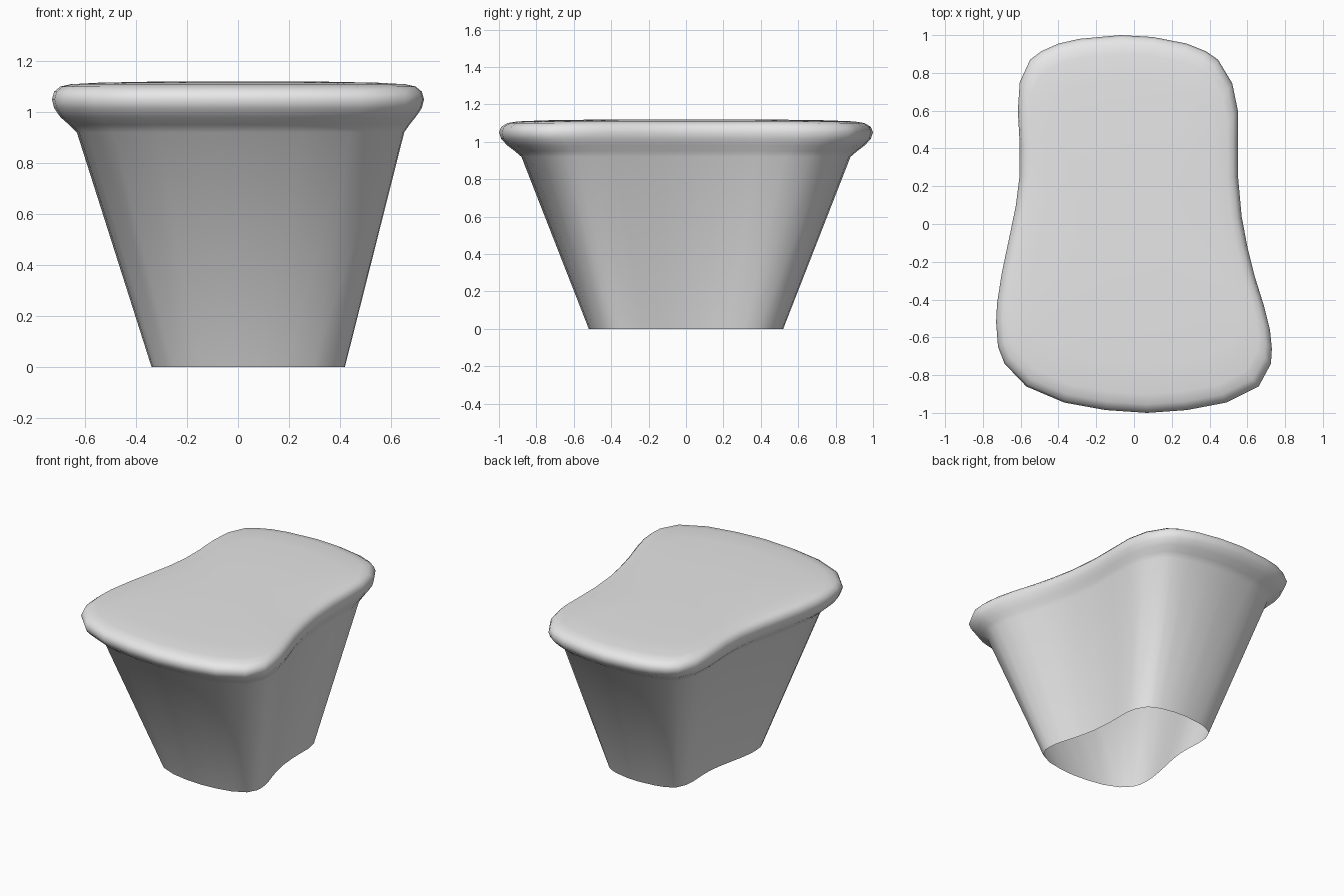
import bpy
import bmesh

if "Cube" in bpy.data.objects:
    bpy.data.objects.remove(bpy.data.objects["Cube"])

# Plan outline of the seat, clockwise from the back
OUTLINE = [
    (-.07, 1.0), (.10, .99), (.28, .955), (.38, .915), (.445, .87), (.52, .745),
    (.55, .60), (.55, .43), (.55, .26), (.57, .04), (.60, -.12), (.64, -.28),
    (.69, -.44), (.72, -.56), (.73, -.66), (.725, -.74), (.66, -.86), (.49, -.945),
    (.28, -.985), (.07, -1.0), (-.15, -.985), (-.37, -.945), (-.57, -.86),
    (-.685, -.74), (-.72, -.65), (-.73, -.52), (-.725, -.42), (-.70, -.26),
    (-.66, -.07), (-.625, .10), (-.605, .26), (-.605, .42), (-.615, .60),
    (-.605, .75), (-.55, .87), (-.49, .915), (-.40, .955), (-.29, .98),
]

# Section from open foot to domed seat: (outline scale, x shift, height)
SECTION = [
    (.52, .04, 0), (.88, .01, .92), (.915, .005, .95), (.955, 0, .98),
    (.988, 0, 1.015), (1.0, 0, 1.05), (.988, 0, 1.08), (.955, 0, 1.10),
    (.90, 0, 1.109), (.75, 0, 1.115), (.4, 0, 1.12),
]

grey = bpy.data.materials.new("grey")
grey.diffuse_color = (.8, .8, .8, 1)
grey.use_nodes = True
grey.node_tree.nodes["Principled BSDF"].inputs["Base Color"].default_value = grey.diffuse_color


def loft(name, section):
    """Skin scaled copies of the outline and close the top with a fan."""
    bm = bmesh.new()
    rings = [[bm.verts.new((x * s + dx, y * s, z)) for x, y in OUTLINE]
             for s, dx, z in section]
    n = len(OUTLINE)
    for low, high in zip(rings, rings[1:]):
        for i in range(n):
            j = (i + 1) % n
            bm.faces.new((low[j], low[i], high[i], high[j]))
    centre = bm.verts.new((0, 0, section[-1][2]))
    for i in range(n):
        bm.faces.new((rings[-1][(i + 1) % n], rings[-1][i], centre))
    for f in bm.faces:
        f.smooth = True
    mesh = bpy.data.meshes.new(name)
    bm.to_mesh(mesh)
    bm.free()
    mesh.materials.append(grey)
    obj = bpy.data.objects.new(name, mesh)
    bpy.context.collection.objects.link(obj)
    return obj


# Hollow tapered pedestal and rounded seat as one continuous shell
loft("pedestal_stool", SECTION)
